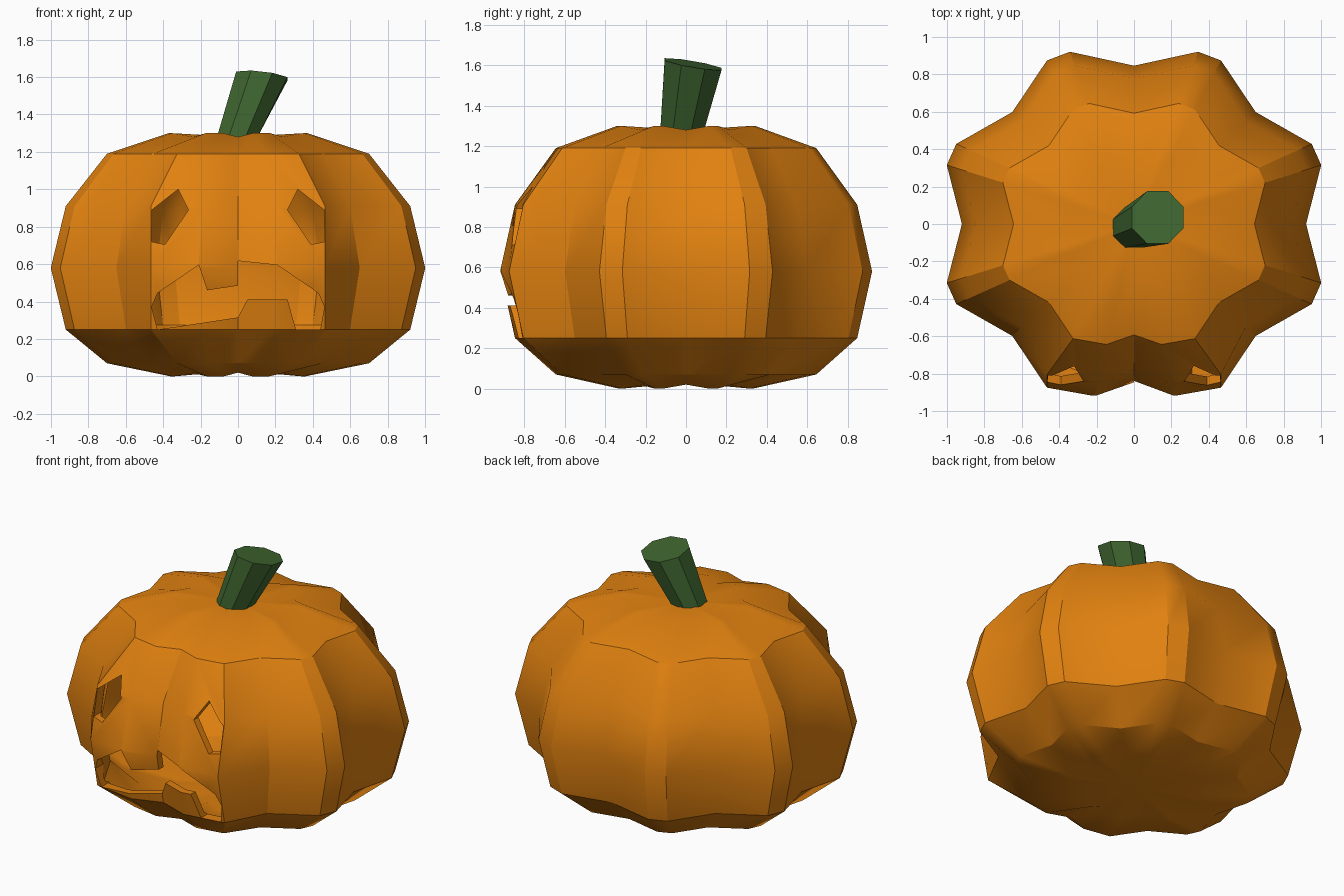
import bpy, bmesh
from math import sin, cos, pi, radians

if "Cube" in bpy.data.objects:
    bpy.data.objects.remove(bpy.data.objects["Cube"])


def material(name, color):
    m = bpy.data.materials.new(name)
    m.diffuse_color = (*color, 1)
    m.use_nodes = True
    m.node_tree.nodes["Principled BSDF"].inputs["Base Color"].default_value = m.diffuse_color
    return m


def make_object(name, bm, mat=None):
    bmesh.ops.recalc_face_normals(bm, faces=bm.faces)
    me = bpy.data.meshes.new(name)
    bm.to_mesh(me)
    bm.free()
    ob = bpy.data.objects.new(name, me)
    bpy.context.collection.objects.link(ob)
    if mat:
        me.materials.append(mat)
    return ob


def bridge(bm, a, b):
    n = len(a)
    for i in range(n):
        j = (i + 1) % n
        bm.faces.new((a[i], a[j], b[j], b[i]))


orange = material("pumpkin_orange", (0.75, 0.22, 0.005))
green = material("stem_green", (0.05, 0.135, 0.03))

# Pumpkin skin: eight lobes (groove + two corners each), stacked in rings
RINGS = [(0.36, 0.0), (0.70, 0.07), (0.92, 0.25), (1.0, 0.58),
         (0.92, 0.91), (0.70, 1.19), (0.37, 1.30)]
outline = []
for k in range(8):
    base = k * 45
    # corner pair sits towards the nearest x or y axis
    pair = (18.9, 26.1)
    for ang, r in ((0, 0.92), (pair[0], 1.058), (pair[1], 1.058)):
        if k % 2 and ang:
            ang = 45 - (26.1 if ang == 18.9 else 18.9)
        a = radians(base + ang)
        outline.append([r * cos(a), 0.92 * r * sin(a), ang == 0])
# the two carved front lobes are wider and flatter
for p in outline:
    if p[1] < -0.8 and not p[2]:
        side = 1 if p[0] > 0 else -1
        p[:2] = (0.21 * side, -0.92) if abs(p[0]) < 0.4 else (0.465 * side, -0.875)

bm = bmesh.new()
rings = []
for s, z in RINGS:
    ring = []
    for x, y, groove in outline:
        px, pz = x * s, z
        if abs(abs(x) - 0.465) < 0.001 and y == -0.875 and s > 0.9:
            px = x
        if groove and s < 0.5:
            pz += 0.02 if z < 0.5 else -0.02
        ring.append(bm.verts.new((px, y * s, pz)))
    rings.append(ring)
for a, b in zip(rings, rings[1:]):
    bridge(bm, a, b)
for ring, z in ((rings[0], 0.03), (rings[-1], 1.28)):
    pole = bm.verts.new((0, 0, z))
    for i in range(len(ring)):
        bm.faces.new((ring[i], ring[(i + 1) % len(ring)], pole))
pumpkin = make_object("pumpkin", bm, orange)

# Carved face: eye and mouth outlines pushed through the front wall
eye = [(0.32, 1.0), (0.46, 0.89), (0.462, 0.72), (0.39, 0.705), (0.265, 0.89)]
mouth = [(-0.43, 0.25), (-0.462, 0.37), (-0.43, 0.445), (-0.21, 0.595),
         (-0.165, 0.46), (0, 0.485), (0, 0.617), (0.21, 0.595), (0.43, 0.445),
         (0.462, 0.37), (0.44, 0.25), (0.31, 0.25), (0.265, 0.41),
         (0.05, 0.41), (0, 0.315)]
bm = bmesh.new()
for shape in (eye, [(-x, z) for x, z in eye], mouth):
    front = [bm.verts.new((x, -1.2, z)) for x, z in shape]
    back = [bm.verts.new((x, -0.55, z)) for x, z in shape]
    bridge(bm, front, back)
    bm.faces.new(front)
    bm.faces.new(back)
cutter = make_object("face_cutter", bm)
cutter.hide_render = True

bpy.context.view_layer.objects.active = pumpkin
pumpkin.select_set(True)
shell = pumpkin.modifiers.new("hollow", 'SOLIDIFY')
shell.thickness = 0.05
shell.offset = -1
carve = pumpkin.modifiers.new("carve", 'BOOLEAN')
carve.operation = 'DIFFERENCE'
carve.solver = 'EXACT'
carve.object = cutter
for name in ("hollow", "carve"):
    bpy.ops.object.modifier_apply(modifier=name)
bpy.data.objects.remove(cutter)
bpy.ops.object.shade_smooth_by_angle(angle=radians(29))

# Leaning eight-sided stem with a slanted top
bm = bmesh.new()
low, high = [], []
for i in range(8):
    a = (i + 0.5) * pi / 4
    c, s = cos(a), sin(a)
    low.append(bm.verts.new((-0.012 + 0.115 * c, -0.022 + 0.115 * s, 1.26)))
    dx, dy = 0.148 * c, 0.152 * s
    high.append(bm.verts.new((0.127 + dx, 0.035 + dy, 1.605 - 0.11 * dx - 0.17 * dy)))
bridge(bm, low, high)
bm.faces.new(low)
bm.faces.new(high)
make_object("stem", bm, green)
